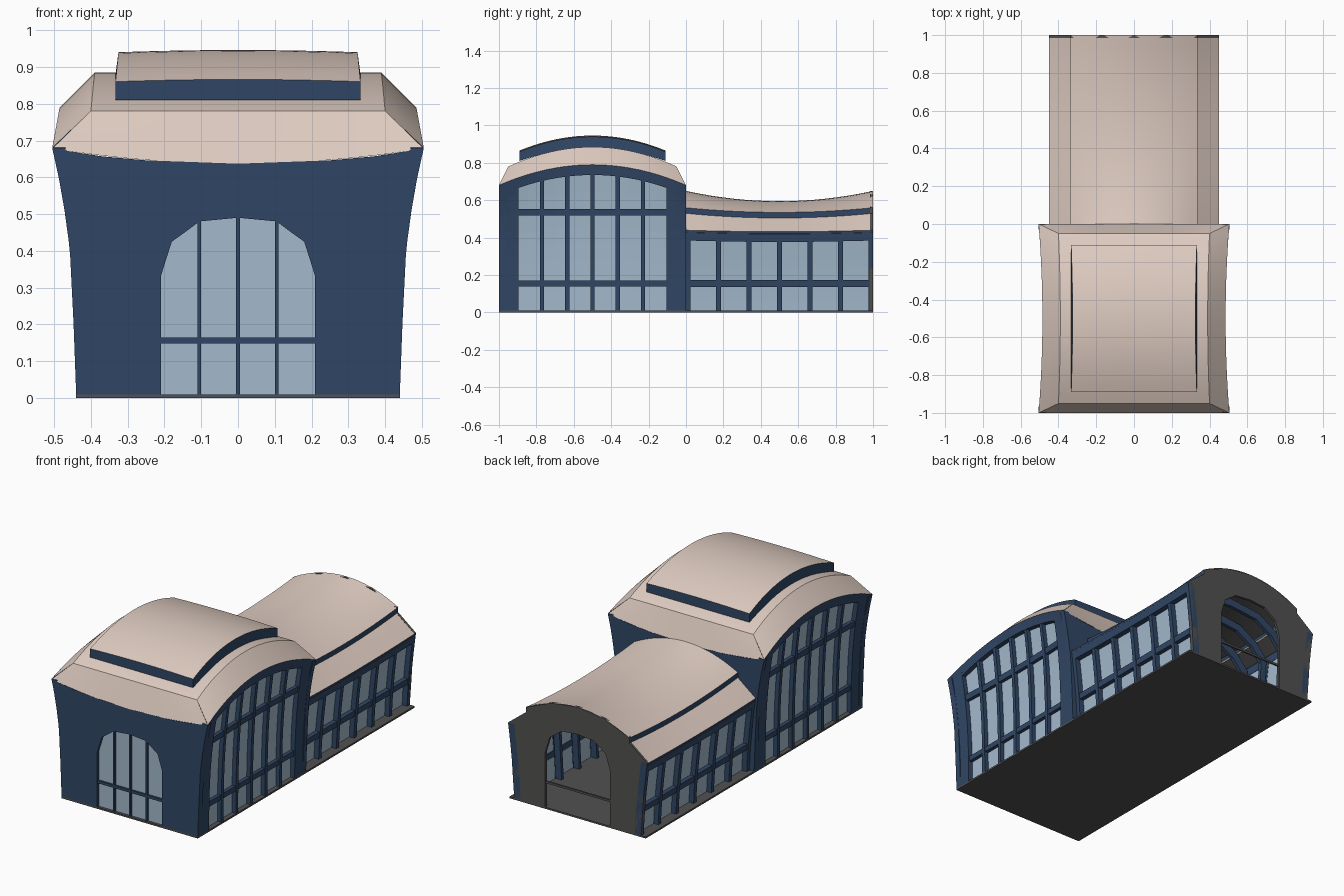
import bpy
import bmesh
from math import radians

old = bpy.data.objects.get("Cube")
if old:
    bpy.data.objects.remove(old, do_unlink=True)


def material(name, rgb):
    m = bpy.data.materials.new(name)
    m.use_nodes = True
    m.diffuse_color = (*rgb, 1)
    m.node_tree.nodes["Principled BSDF"].inputs["Base Color"].default_value = (*rgb, 1)
    return m


NAVY = material("navy", (0.030, 0.062, 0.13))
BEIGE = material("beige", (0.73, 0.60, 0.53))
GLASS = material("pale_blue_glass", (0.37, 0.49, 0.61))
GREY = material("dark_grey", (0.085, 0.083, 0.082))


def finish(name, bm, mat, smooth=False):
    """Turn a bmesh into a named object with one material."""
    bmesh.ops.remove_doubles(bm, verts=bm.verts, dist=0.0002)
    bmesh.ops.recalc_face_normals(bm, faces=bm.faces)
    me = bpy.data.meshes.new(name)
    bm.to_mesh(me)
    bm.free()
    me.materials.append(mat)
    if smooth:
        me.shade_smooth()
        me.set_sharp_from_angle(angle=radians(25))
    ob = bpy.data.objects.new(name, me)
    bpy.context.collection.objects.link(ob)
    return ob


def patch(bm, fn, nu, nv):
    """Grid surface from fn(u, v), both in 0..1."""
    g = [[bm.verts.new(fn(i / nu, j / nv)) for j in range(nv + 1)] for i in range(nu + 1)]
    for i in range(nu):
        for j in range(nv):
            bm.faces.new((g[i][j], g[i + 1][j], g[i + 1][j + 1], g[i][j + 1]))


def box(name, x, y, z, mat):
    bm = bmesh.new()
    bmesh.ops.create_cube(bm, size=1)
    for v in bm.verts:
        v.co = [(a + b) / 2 + c * (b - a) for c, (a, b) in zip(v.co, (x, y, z))]
    return finish(name, bm, mat)


def arch_wall(name, inner, outer, y0, y1, mat):
    """Mirrored wall with an arched opening, between two half outlines."""
    bm = bmesh.new()
    n = len(inner) - 1
    for s in (1, -1):
        for k in range(n):
            a, b, c, d = inner[k], inner[k + 1], outer[k + 1], outer[k]
            for y in (y0, y1):
                bm.faces.new([bm.verts.new((s * x, y, z)) for x, z in (a, b, c, d)])
            for p, q in ((a, b), (d, c)):
                bm.faces.new([bm.verts.new((s * x, y, z)) for (x, z), y in
                              ((p, y0), (q, y0), (q, y1), (p, y1))])
    return finish(name, bm, mat)


# Curves that define the two volumes; bow is 1 mid-length and 0 at the ends
def hall_bow(y):
    return 1 - (2 * y + 1) ** 2


def wing_bow(y):
    return 1 - (2 * y - 1) ** 2


def hall_top(y):
    return 0.68 + 0.11 * hall_bow(y)


def hall_x(y, z):
    return 0.44 + (0.065 - 0.02 * hall_bow(y)) * (z / hall_top(y)) ** 2.5


def wing_top(y):
    return 0.44 - 0.008 * wing_bow(y)


def wing_x(y, z):
    return 0.41 + 0.04 * (z / wing_top(y)) ** 1.5


def slab(bm, side, fx, ya, yb, za, zb, out, inn, ny=8, nz=8):
    """Curved panel that follows a leaning side wall."""
    def point(u, v, d):
        y = ya + (yb - ya) * u
        z = za(y) + (zb(y) - za(y)) * v
        return (side * (fx(y, z) - d), y, z)
    for d in (out, inn):
        patch(bm, lambda u, v: point(u, v, d), ny, nz)
    for e in (0, 1):
        patch(bm, lambda u, v: point(u, e, out + (inn - out) * v), ny, 1)
        patch(bm, lambda u, v: point(e, u, out + (inn - out) * v), nz, 1)


def at(z):
    return lambda y: z


def side_wall(name, side, fx, ends, posts, top, win_top, bars, depth, post_w):
    """Frame, posts, cross bars and glazing of one long side."""
    y0, ya, yb, y1 = ends
    bm = bmesh.new()
    slab(bm, side, fx, y0, ya, at(0.01), top, 0, depth)
    slab(bm, side, fx, yb, y1, at(0.01), top, 0, depth)
    slab(bm, side, fx, ya, yb, win_top, top, 0, depth, 16, 2)
    for y in posts:
        slab(bm, side, fx, y - post_w / 2, y + post_w / 2, at(0.01), win_top, 0.002, depth, 1)
    for z, w in bars:
        slab(bm, side, fx, ya, yb, at(z - w / 2), at(z + w / 2), 0.006, depth, 12, 1)
    finish(name + "_frame", bm, NAVY)
    bm = bmesh.new()
    slab(bm, side, fx, ya, yb, at(0.01), win_top, depth - 0.008, depth - 0.002, 16, 8)
    finish(name + "_glass", bm, GLASS)


for side, label in ((1, "left"), (-1, "right")):
    side_wall("hall_" + label, side, hall_x, (-1, -0.895, -0.105, 0),
              [-0.5 + 0.135 * k for k in range(-2, 3)], hall_top,
              lambda y: 0.625 + 0.11 * hall_bow(y), ((0.155, 0.03), (0.535, 0.035)), 0.035, 0.022)
    side_wall("wing_" + label, side, wing_x, (0, 0.025, 0.975, 1),
              [0.5 + 0.163 * k for k in range(-2, 3)], wing_top,
              lambda y: 0.385 - 0.008 * wing_bow(y), ((0.155, 0.035),), 0.04, 0.025)

# End walls with arched openings
ARCH = [(0.21, 0.01), (0.21, 0.17), (0.21, 0.33), (0.195, 0.378),
        (0.18, 0.425), (0.142, 0.452), (0.105, 0.48), (0, 0.49)]
HALL = [(0.44, 0.01), (0.447, 0.2), (0.457, 0.4), (0.475, 0.55),
        (0.505, 0.678), (0.37, 0.657), (0.25, 0.646), (0, 0.637)]
WING = [(0.41, 0.01), (0.42, 0.15), (0.43, 0.3), (0.45, 0.44),
        (0.335, 0.53), (0.335, 0.56), (0.17, 0.628), (0, 0.65)]
arch_wall("hall_front_wall", ARCH, HALL, -1, -0.965, NAVY)
arch_wall("hall_back_wall", ARCH, HALL, -0.03, 0, NAVY)
arch_wall("wing_end_wall", ARCH, WING, 0.985, 1, GREY)

# Front window
bm = bmesh.new()
outline = ARCH + [(-x, z) for x, z in ARCH[-2::-1]]
bm.faces.new([bm.verts.new((x, -0.985, z)) for x, z in outline])
finish("front_glass", bm, GLASS)
for label, x, h in (("left", 0.105, 0.48), ("centre", 0, 0.49), ("right", -0.105, 0.48)):
    box("front_mullion_" + label, (x - 0.005, x + 0.005), (-0.997, -0.98), (0.01, h), NAVY)
box("front_cross_bar", (-0.21, 0.21), (-0.996, -0.98), (0.148, 0.164), NAVY)
box("end_rail", (-0.21, 0.21), (0.985, 0.995), (0.148, 0.16), GREY)

# Floor
box("floor", (-0.44, 0.44), (-1, 1), (0, 0.01), GREY)


# Hall roof: arched deck with sloping skirts on four sides
def hall_deck(t, s):
    b = 1 - s * s
    return (t * (0.4 - 0.01 * b), -0.5 + 0.45 * s, 0.78 + 0.105 * b)


def blend(a, b, v):
    return [p + (q - p) * v for p, q in zip(a, b)]


bm = bmesh.new()
patch(bm, lambda u, v: hall_deck(2 * u - 1, 2 * v - 1), 16, 20)
for e in (1, -1):
    patch(bm, lambda u, v: blend(
        (0.505 * (2 * u - 1), -0.5 + 0.5 * e, 0.637 + 0.041 * (2 * u - 1) ** 2),
        hall_deck(2 * u - 1, e), v), 16, 3)
    patch(bm, lambda u, v: blend(
        (e * hall_x(u - 1, hall_top(u - 1)), u - 1, hall_top(u - 1)),
        hall_deck(e, 2 * u - 1), v), 20, 3)
finish("hall_roof", bm, BEIGE, True)


# Raised roof lid: navy sides, beige top
def lid_point(t, s, v):
    b = 1 - s * s
    low, high = 0.81 + 0.07 * b, 0.86 + 0.08 * b + 0.006 * (1 - t * t)
    return (t * (0.333 - 0.008 * v * b), -0.5 + 0.39 * s, low + (high - low) * v)


bm = bmesh.new()
patch(bm, lambda u, v: lid_point(2 * u - 1, 2 * v - 1, 1), 12, 20)
finish("lid_top", bm, BEIGE, True)
bm = bmesh.new()
for e in (1, -1):
    patch(bm, lambda u, v: lid_point(e, 2 * u - 1, v), 20, 1)
    patch(bm, lambda u, v: lid_point(2 * u - 1, e, v), 12, 1)
finish("lid_sides", bm, NAVY)


# Wing roof: sagging vault over two sloping skirts, with a grey lining
def vault(u, y, drop):
    t, b = 2 * u - 1, wing_bow(y)
    low, high = 0.56 - 0.025 * b, 0.65 - 0.055 * b
    return (0.335 * t, y, low + (high - low) * (1 - t * t) - drop)


def skirt(e, y, v, drop):
    top = (e * 0.335, y, 0.53 - 0.025 * wing_bow(y) - drop)
    return blend((e * 0.45, y, wing_top(y) - drop), top, v)


for name, mat, drop in (("wing_roof", BEIGE, 0), ("wing_lining", GREY, 0.012)):
    bm = bmesh.new()
    patch(bm, lambda u, v: vault(u, v, drop), 16, 16)
    finish(name + "_vault", bm, mat, True)
    for e, label in ((1, "left"), (-1, "right")):
        bm = bmesh.new()
        patch(bm, lambda u, v: skirt(e, u, v, drop), 16, 2)
        finish(name + "_skirt_" + label, bm, mat, True)
for e, label in ((1, "left"), (-1, "right")):
    bm = bmesh.new()
    patch(bm, lambda u, v: blend(skirt(e, u, 1, 0), vault((e + 1) / 2, u, 0), v), 16, 1)
    finish("wing_roof_band_" + label, bm, NAVY)

# Arched ribs inside the wing
RIB = [(0.37, 0.01), (0.39, 0.4), (0.32, 0.48), (0.2, 0.55), (0, 0.57)]
for k in range(5):
    y = 0.174 + 0.163 * k
    arch_wall("inner_rib_%d" % (k + 1), [(x * 0.9, max(0.01, z * 0.92)) for x, z in RIB],
              RIB, y - 0.01, y + 0.01, NAVY)
